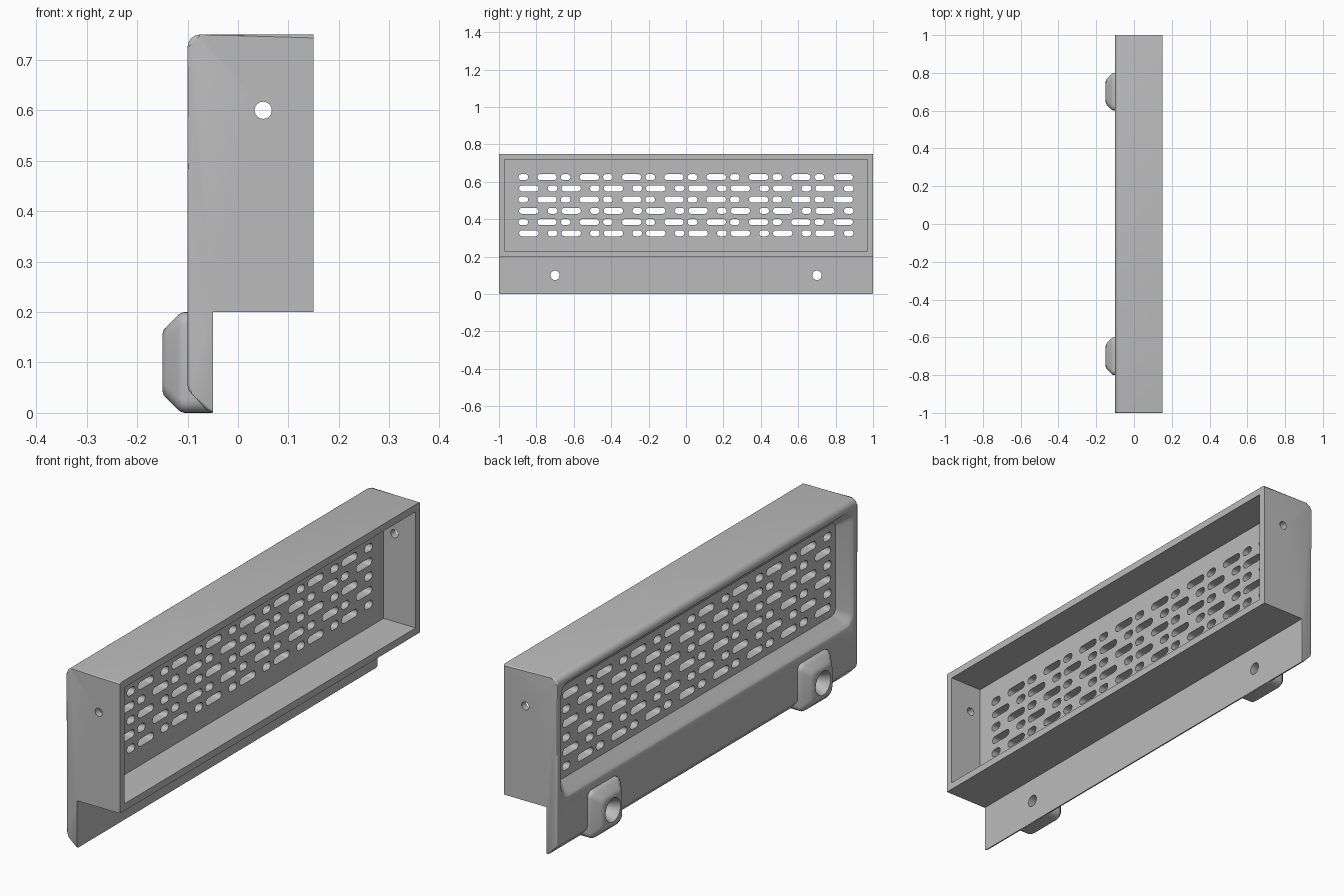
import bpy, bmesh
from math import sin, cos, pi, radians
from mathutils import Vector

if "Cube" in bpy.data.objects:
    bpy.data.objects.remove(bpy.data.objects["Cube"], do_unlink=True)

GREY = 0.5
mat = bpy.data.materials.new("plain grey")
mat.use_nodes = True
mat.diffuse_color = (GREY, GREY, GREY, 1)
mat.node_tree.nodes["Principled BSDF"].inputs["Base Color"].default_value = (GREY, GREY, GREY, 1)


def rounded(x, cy, cz, hy, hz, r, n=5):
    """Rounded rectangle ring in the yz plane at depth x."""
    ring = []
    for k, (sy, sz) in enumerate([(1, 1), (-1, 1), (-1, -1), (1, -1)]):
        for i in range(n + 1):
            a = (k + i / n) * pi / 2
            p = Vector((x, cy + sy * (hy - r) + r * cos(a), cz + sz * (hz - r) + r * sin(a)))
            if not ring or (p - ring[-1]).length > 1e-5:
                ring.append(p)
    if (ring[0] - ring[-1]).length < 1e-5:
        ring.pop()
    return ring


def loft(bm, rings):
    """Closed solid through rings with equal point counts."""
    rows = [[bm.verts.new(p) for p in ring] for ring in rings]
    for a, b in zip(rows, rows[1:]):
        for i in range(len(a)):
            j = (i + 1) % len(a)
            bm.faces.new((a[i], a[j], b[j], b[i]))
    bm.faces.new(rows[0])
    bm.faces.new(rows[-1])


def make(name, bm):
    bmesh.ops.recalc_face_normals(bm, faces=bm.faces)
    mesh = bpy.data.meshes.new(name)
    bm.to_mesh(mesh)
    bm.free()
    mesh.materials.append(mat)
    ob = bpy.data.objects.new(name, mesh)
    bpy.context.scene.collection.objects.link(ob)
    return ob


def combine(target, name, solids, operation="DIFFERENCE"):
    """Boolean a set of separate lofted solids with the target."""
    bm = bmesh.new()
    for rings in solids:
        loft(bm, rings)
    tool = make(name, bm)
    tool.hide_render = True
    mod = target.modifiers.new(name, "BOOLEAN")
    mod.operation, mod.solver, mod.object = operation, "EXACT", tool
    bpy.context.view_layer.objects.active = target
    bpy.ops.object.modifier_apply(modifier=mod.name)
    bpy.data.objects.remove(tool, do_unlink=True)


# Housing: side profile with rounded top edge and chamfered flange foot
R = 0.025
profile = [(0.15, 0.2), (0.15, 0.75)]
for i in range(7):
    a = pi / 2 + i / 6 * pi / 2
    profile.append((-0.1 + R + R * cos(a), 0.75 - R + R * sin(a)))
profile += [(-0.1, 0.055), (-0.098, 0.046), (-0.092, 0.038),
            (-0.062, 0.006), (-0.05, 0), (-0.05, 0.2)]
bm = bmesh.new()
loft(bm, [[Vector((x, y, z)) for x, z in profile] for y in (-1, 1)])
bm.edges.ensure_lookup_table()


def end_edge(e):
    a, b = (v.co for v in e.verts)
    mid = (a + b) / 2
    return abs(a.y - b.y) < 1e-5 and (mid.x < -0.055 or mid.z > 0.74)


bmesh.ops.bevel(bm, geom=[e for e in bm.edges if end_edge(e)], offset=0.008,
                segments=3, profile=0.5, affect="EDGES", clamp_overlap=True)
housing = make("vented_housing", bm)

# Screw bosses on the flange
bosses = []
for y in (-0.7, 0.7):
    steps = [(-0.053, 0.1), (-0.106, 0.1), (-0.113, 0.098), (-0.119, 0.094),
             (-0.142, 0.071), (-0.147, 0.065), (-0.15, 0.056)]
    bosses.append([rounded(x, y, 0.1, h, h, 0.025) for x, h in steps])
combine(housing, "bosses", bosses, "UNION")

# Open cavity, and sloped recess on the other side of the grille
combine(housing, "cavity", [[[Vector((x, y, z)) for y, z in
        [(-0.97, 0.23), (0.97, 0.23), (0.97, 0.72), (-0.97, 0.72)]] for x in (0, 0.2)]])
slope = [(-0.05, 0), (-0.085, 0.034), (-0.093, 0.041), (-0.098, 0.047), (-0.102, 0.054)]
combine(housing, "recess", [[rounded(x, 0, 0.475, 0.925 + d, 0.195 + d, 0.025 + d / 2)
                             for x, d in slope]])

# Grille slots: alternating short and long, mirrored on every other row
slots = []
for row in range(6):
    side = -1 if row % 2 else 1
    z = 0.625 - 0.06 * row
    for k in range(8):
        for start, half in ((-0.87, 0.026), (-0.743, 0.052)):
            y = side * (start + 0.2262 * k)
            slots.append([rounded(x, y, z, half, 0.016, 0.016) for x in (-0.06, 0.01)])
combine(housing, "slots", slots)

# Countersunk screw holes
combine(housing, "screw_holes", [[rounded(x, y, 0.1, r, r, r, 8) for x, r in
        ((-0.152, 0.051), (-0.1, 0.025), (-0.04, 0.025))] for y in (-0.7, 0.7)])

# Pin holes through both ends
pins = []
for y in (-1, 1):
    pins.append([[Vector((0.05 + 0.017 * cos(i * pi / 16), y + d, 0.6 + 0.017 * sin(i * pi / 16)))
                  for i in range(32)] for d in (-0.05, 0.05)])
combine(housing, "pin_holes", pins)

# Smooth shading with crisp edges
bpy.ops.object.select_all(action="DESELECT")
housing.select_set(True)
bpy.context.view_layer.objects.active = housing
bpy.ops.object.shade_smooth_by_angle(angle=radians(32))
